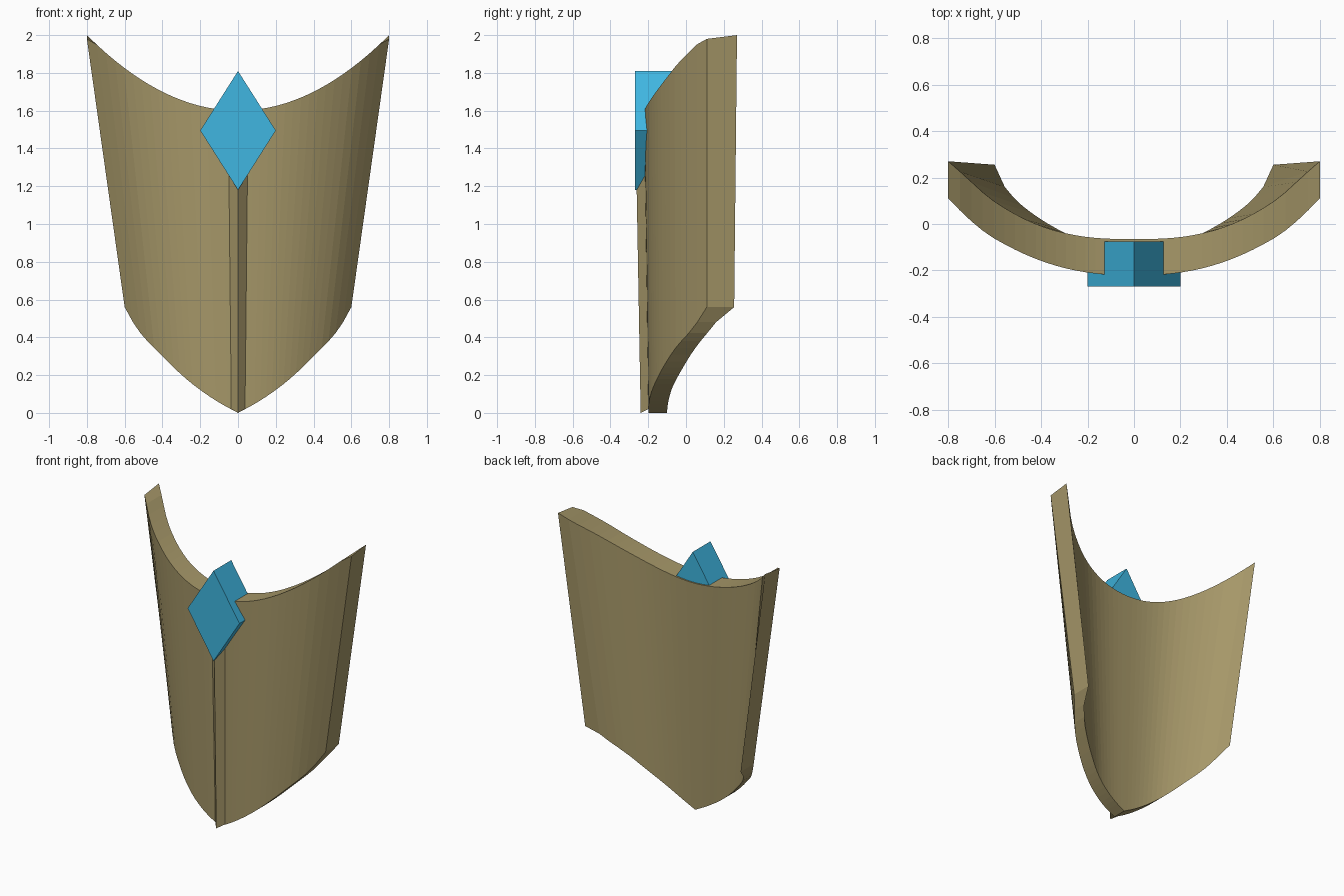
import bpy, bmesh

if "Cube" in bpy.data.objects:
    bpy.data.objects.remove(bpy.data.objects["Cube"])


def material(name, rgb):
    m = bpy.data.materials.new(name)
    m.diffuse_color = (*rgb, 1)
    m.use_nodes = True
    m.node_tree.nodes["Principled BSDF"].inputs["Base Color"].default_value = m.diffuse_color
    return m


def make(name, bm, mat):
    bmesh.ops.recalc_face_normals(bm, faces=bm.faces[:])
    me = bpy.data.meshes.new(name)
    bm.to_mesh(me)
    bm.free()
    me.materials.append(mat)
    ob = bpy.data.objects.new(name, me)
    bpy.context.collection.objects.link(ob)
    return ob


def loft(bm, rings):
    """Skin closed rings of points and cap both ends."""
    rows = [[bm.verts.new(p) for p in r] for r in rings]
    n = len(rows[0])
    for a, b in zip(rows, rows[1:]):
        for i in range(n):
            j = (i + 1) % n
            bm.faces.new((a[i], a[j], b[j], b[i]))
    bm.faces.new(rows[0])
    bm.faces.new(rows[-1])


def curve(pts, u):
    """Smooth interpolation through (u, value) points, with zero slope at u = 0."""
    def slope(i):
        if i == 0:
            return 0 if pts[0][0] == 0 and pts is not BOTTOM else \
                (pts[1][1] - pts[0][1]) / (pts[1][0] - pts[0][0])
        a, b = pts[i - 1], pts[min(i + 1, len(pts) - 1)]
        return (b[1] - a[1]) / (b[0] - a[0])
    k = 0
    while k < len(pts) - 2 and u > pts[k + 1][0]:
        k += 1
    (x0, y0), (x1, y1) = pts[k], pts[k + 1]
    h = x1 - x0
    t = (u - x0) / h
    return ((2*t**3 - 3*t*t + 1) * y0 + (t**3 - 2*t*t + t) * h * slope(k)
            + (3*t*t - 2*t**3) * y1 + (t**3 - t*t) * h * slope(k + 1))


# Profiles across the plate, u = 0 at the middle and 1 at the side edge
BOTTOM = [(0, 0), (.19, .055), (.38, .125), (.54, .2), (.71, .3), (.91, .44), (1, .56)]
OUTER = [(0, -.222), (.3, -.205), (.55, -.152), (.78, -.06), (.9, .02), (1, .11)]
INNER_TOP = [(0, -.065), (.3, -.053), (.55, -.002), (.78, .1), (.95, .23), (1, .27)]
INNER_LOW = [(0, -.1), (.35, -.08), (.57, -.03), (.82, .07), (.95, .165), (1, .255)]


def half_width(z):
    return .6 + .2 * (z - .56) / 1.44


olive = material("olive", (.38, .31, .14))
blue = material("blue", (.05, .47, .75))

# Curved plate: one closed column section per step across the width
N = 18
rings = []
for i in range(-N, N + 1):
    u = i / N
    a = abs(u)
    zt = 1.6
    for _ in range(12):
        zt = 1.6 + .625 * (u * half_width(zt)) ** 2
    zt = min(zt, 2)
    zb = curve(BOTTOM, a)
    xt, xb = u * half_width(zt), u * half_width(zb)
    yo = curve(OUTER, a)
    zo = zt - (.02 if a == 1 else 0)
    rings.append([(xb, yo + .024 * (1 - a), zb), (xt, yo, zo),
                  (xt, curve(INNER_TOP, a), zt), (xb, curve(INNER_LOW, a), zb)])
bm = bmesh.new()
loft(bm, rings)
make("curved_plate", bm, olive)

# Triangular ridge down the middle, ending behind the gem
bm = bmesh.new()
loft(bm, [[(-.045, -.19, .025), (0, -.24, 0), (.045, -.19, .025), (0, -.15, 0)],
          [(-.06, -.21, 1.45), (0, -.266, 1.45), (.06, -.21, 1.45), (0, -.15, 1.45)]])
make("centre_ridge", bm, olive)

# Diamond gem passing through the plate
bm = bmesh.new()
loft(bm, [[(-.2, y, 1.495), (0, y, 1.18), (.2, y, 1.495), (0, y, 1.81)]
          for y in (-.27, -.075)])
make("diamond_gem", bm, blue)
